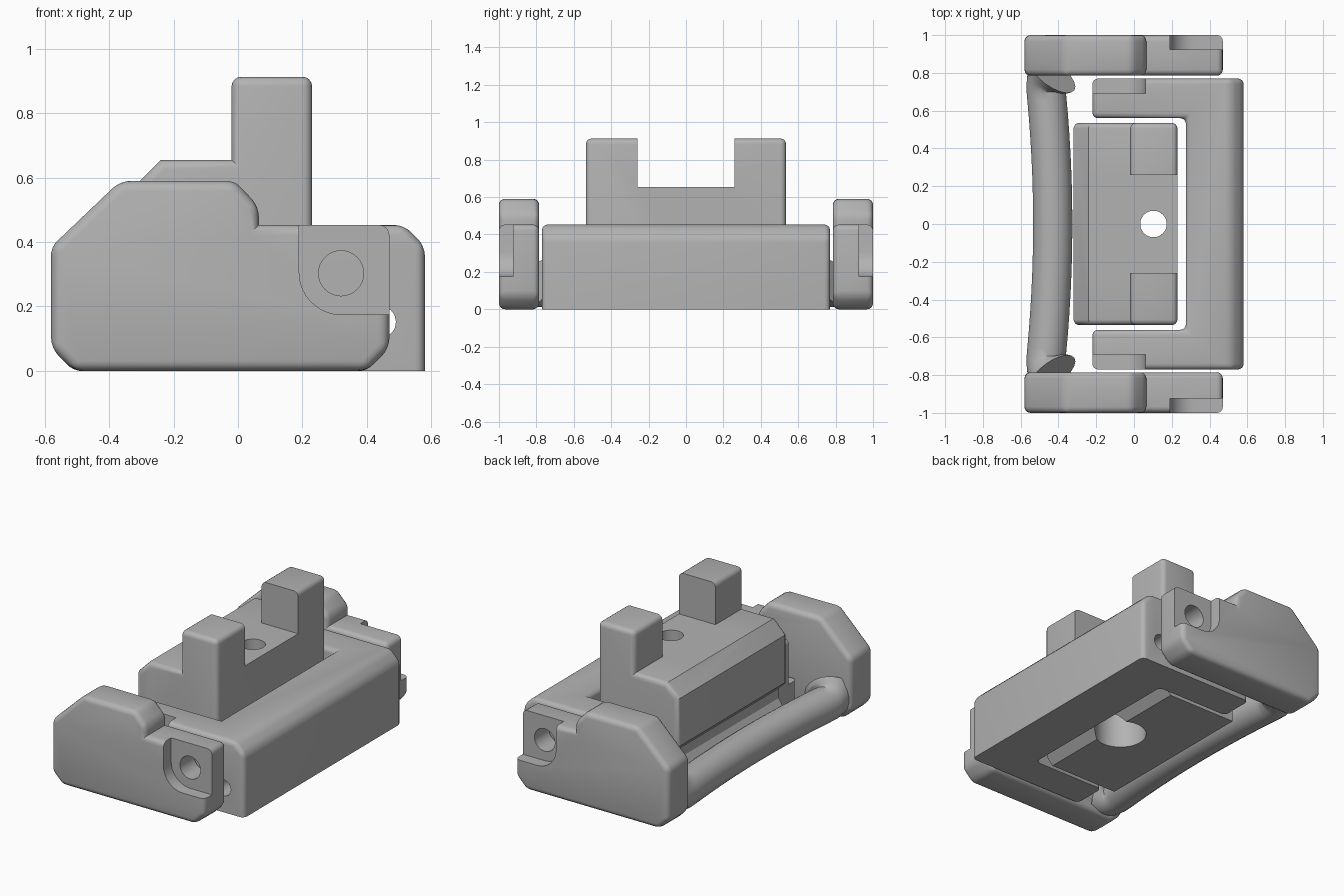
import bpy, bmesh, math
from mathutils import Vector

cube = bpy.data.objects.get("Cube")
if cube:
    bpy.data.objects.remove(cube, do_unlink=True)

grey = bpy.data.materials.new("plain_grey")
grey.use_nodes = True
grey.diffuse_color = (0.45, 0.45, 0.45, 1)
grey.node_tree.nodes["Principled BSDF"].inputs["Base Color"].default_value = (0.45, 0.45, 0.45, 1)


def prism(name, points, axis, lo, hi, bevels=()):
    """Extrude a profile along y or z; bevels are (rule, width, segments)."""
    bm = bmesh.new()
    place = (lambda a, b, t: (a, t, b)) if axis == "y" else (lambda a, b, t: (a, b, t))
    rings = [[bm.verts.new(place(a, b, t)) for a, b in points] for t in (lo, hi)]
    for ring in rings:
        bm.faces.new(ring)
    for i in range(len(points)):
        j = (i + 1) % len(points)
        bm.faces.new((rings[0][i], rings[0][j], rings[1][j], rings[1][i]))
    bmesh.ops.recalc_face_normals(bm, faces=bm.faces)
    for rule, width, segments in bevels:
        bm.normal_update()
        edges = [e for e in bm.edges if rule(e)]
        bmesh.ops.bevel(bm, geom=edges, offset=width, segments=segments,
                        profile=0.5, affect="EDGES", clamp_overlap=True)
    mesh = bpy.data.meshes.new(name)
    bm.to_mesh(mesh)
    bm.free()
    obj = bpy.data.objects.new(name, mesh)
    bpy.context.collection.objects.link(obj)
    mesh.materials.append(grey)
    return obj


def box(x0, x1, y0, y1, z0, z1):
    return prism("cutter", [(x0, z0), (x1, z0), (x1, z1), (x0, z1)], "y", y0, y1)


def cylinder(a, b, radius, axis, lo, hi):
    ring = [(a + radius * math.cos(k * math.tau / 32), b + radius * math.sin(k * math.tau / 32))
            for k in range(32)]
    return prism("cutter", ring, axis, lo, hi)


def activate(obj):
    bpy.ops.object.select_all(action="DESELECT")
    obj.select_set(True)
    bpy.context.view_layer.objects.active = obj


def cut(obj, *cutters):
    for cutter in cutters:
        mod = obj.modifiers.new("cut", "BOOLEAN")
        mod.operation = "DIFFERENCE"
        mod.solver = "EXACT"
        mod.object = cutter
        activate(obj)
        bpy.ops.object.modifier_apply(modifier=mod.name)
        bpy.data.objects.remove(cutter, do_unlink=True)


def finish(obj):
    activate(obj)
    bpy.ops.object.shade_smooth_by_angle(angle=math.radians(32))


def convex(e):
    return e.calc_face_angle_signed(0) > 0.1


def both(e, test):
    return all(test(v.co) for v in e.verts)


def hinge_pocket(x0, x1, y0, y1, corner_x):
    """Pocket that is open at the top, with one round lower corner."""
    rule = lambda e: both(e, lambda c: abs(c.x - corner_x) < 0.01 and c.z < 0.2)
    return prism("cutter", [(x0, 0.175), (x1, 0.175), (x1, 0.6), (x0, 0.6)], "y", y0, y1,
                 [(rule, 0.13, 8)])


# Side plates of the handle, with hinge pockets and pin holes
plate_profile = [(-0.51, 0), (0.40, 0), (0.47, 0.07), (0.47, 0.453), (0.065, 0.453),
                 (0.065, 0.51), (-0.01, 0.59), (-0.365, 0.59), (-0.58, 0.385), (-0.58, 0.07)]
for label, s in (("front", -1), ("back", 1)):
    lo, hi = sorted((s * 0.785, s))
    plate = prism(label + "_side_plate", plate_profile, "y", lo, hi, [(convex, 0.032, 4)])
    lo, hi = sorted((s * 0.925, s * 1.1))
    cut(plate, hinge_pocket(0.19, 0.6, lo, hi, 0.19),
        cylinder(0.32, 0.303, 0.07, "y", min(s * 0.7, s * 1.2), max(s * 0.7, s * 1.2)))
    finish(plate)

# Bowed grip bar, flaring where it meets the plates
path = bpy.data.curves.new("grip_bar", "CURVE")
path.dimensions = "3D"
path.bevel_depth = 0.105
path.bevel_resolution = 8
path.use_fill_caps = True
stations = [(y, -0.43 - 0.035 * (y / 0.7) ** 2, 0.115, 1.0)
            for y in (0, 0.12, 0.24, 0.36, 0.48, 0.58, 0.66, 0.71)]
stations += [(0.74, -0.46, 0.121, 1.08), (0.765, -0.448, 0.13, 1.2), (0.79, -0.43, 0.145, 1.34)]
stations = [(-y, x, z, r) for y, x, z, r in reversed(stations[1:])] + stations
spline = path.splines.new("POLY")
spline.points.add(len(stations) - 1)
for p, (y, x, z, r) in zip(spline.points, stations):
    p.co = (x, y, z, 1)
    p.radius = r
spline.use_smooth = True
bar = bpy.data.objects.new("grip_bar", path)
bpy.context.collection.objects.link(bar)
activate(bar)
bpy.ops.object.convert(target="MESH")
bar = bpy.context.object
bar.data.materials.clear()
bar.data.materials.append(grey)
finish(bar)

# U-shaped bracket: spine and two arms
half = [(0.58, 0.77), (-0.22, 0.77), (-0.22, 0.56), (0.275, 0.56)]
outline = half + [(x, -y) for x, y in reversed(half)]
bracket = prism("bracket", outline, "z", 0, 0.453, [
    (lambda e: both(e, lambda c: c.x > 0.57 and c.z > 0.4), 0.065, 1),
    (lambda e: not both(e, lambda c: c.z < 0.01) and e.calc_face_angle(0) > 0.1, 0.03, 4)])
for s in (-1, 1):
    lo, hi = sorted((s * 0.69, s * 0.9))
    cut(bracket, hinge_pocket(-0.4, 0.06, lo, hi, 0.06))
    lo, hi = sorted((s * 0.5, s * 0.9))
    cut(bracket, cylinder(-0.08, 0.303, 0.07, "y", lo, hi))
cut(bracket, cylinder(0.44, 0.152, 0.05, "y", -1.1, 1.1))
finish(bracket)

# Centre block with two posts, rear groove and a counterbored hole
block_profile = [(0.17, 0), (0.23, 0.06), (0.23, 0.913), (-0.02, 0.913), (-0.02, 0.655),
                 (-0.24, 0.655), (-0.32, 0.575), (-0.32, 0.28), (-0.26, 0.22),
                 (-0.26, 0.16), (-0.30, 0.10), (-0.30, 0)]


def block_edges(e):
    along_y = abs(e.verts[0].co.y - e.verts[1].co.y) > 0.1
    upper = both(e, lambda c: c.z > (0.7 if along_y else 0.27))
    upright = not along_y and both(e, lambda c: c.x > 0.2)
    return convex(e) and (upper or upright)


block = prism("centre_block", block_profile, "y", -0.535, 0.535, [(block_edges, 0.03, 4)])
cut(block, box(-0.5, 0.5, -0.26, 0.26, 0.655, 1.2),
    cylinder(0.103, 0, 0.07, "z", -0.1, 0.8),
    cylinder(0.103, 0, 0.15, "z", -0.1, 0.25))
finish(block)
bpy.ops.object.select_all(action="DESELECT")
